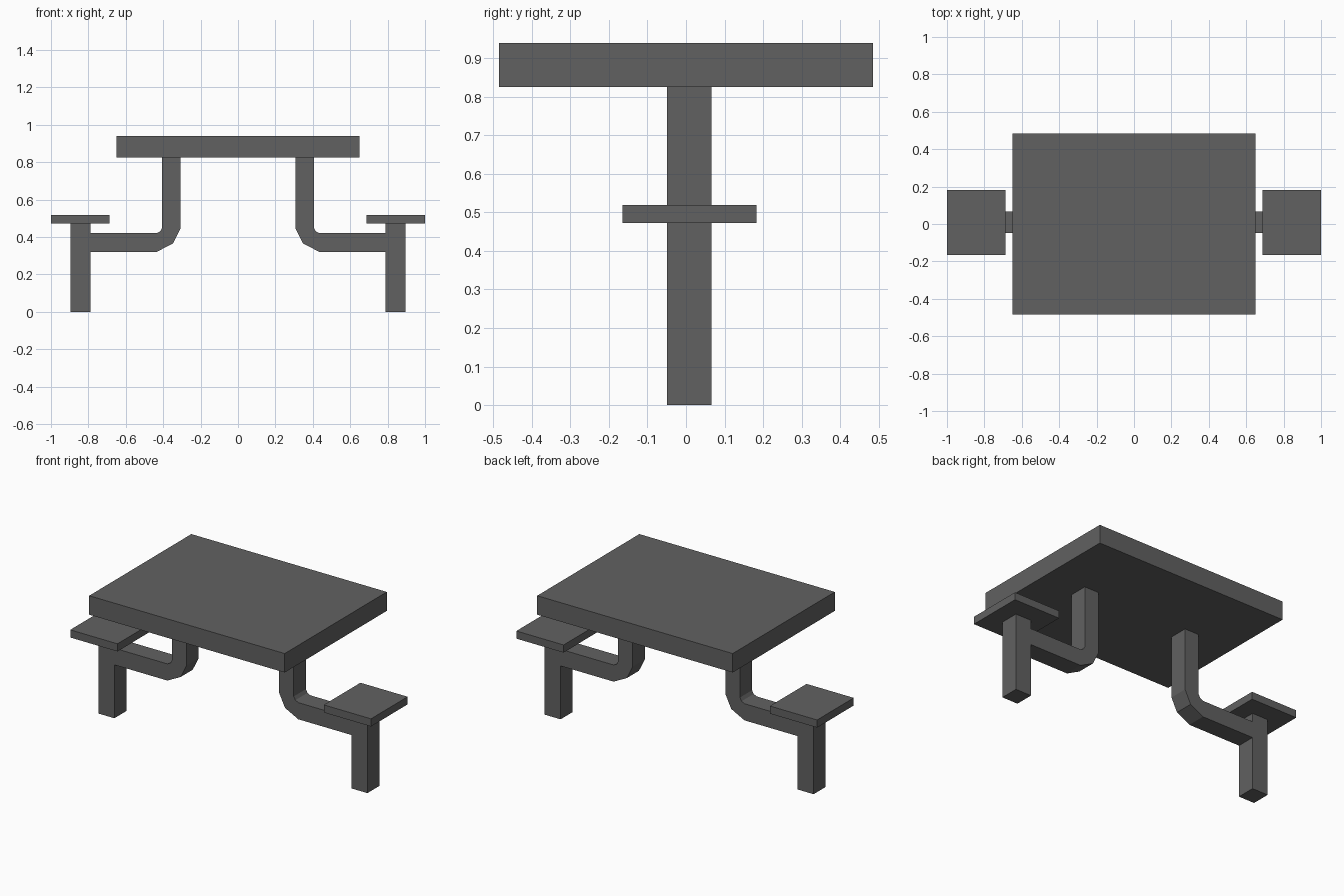
import bpy, bmesh

if "Cube" in bpy.data.objects:
    bpy.data.objects.remove(bpy.data.objects["Cube"])

mat = bpy.data.materials.new("dark grey")
mat.diffuse_color = (0.12, 0.12, 0.12, 1)
mat.use_nodes = True
mat.node_tree.nodes["Principled BSDF"].inputs["Base Color"].default_value = mat.diffuse_color


def finish(name, bm):
    bmesh.ops.recalc_face_normals(bm, faces=bm.faces)
    me = bpy.data.meshes.new(name)
    bm.to_mesh(me)
    bm.free()
    me.materials.append(mat)
    ob = bpy.data.objects.new(name, me)
    bpy.context.collection.objects.link(ob)
    return ob


def extrude_profile(name, pts, y0, y1):
    """Extrude an x/z outline from y0 to y1."""
    bm = bmesh.new()
    face = bm.faces.new([bm.verts.new((x, y0, z)) for x, z in pts])
    res = bmesh.ops.extrude_face_region(bm, geom=[face])
    verts = [g for g in res["geom"] if isinstance(g, bmesh.types.BMVert)]
    bmesh.ops.translate(bm, verts=verts, vec=(0, y1 - y0, 0))
    return finish(name, bm)


def box(name, x0, x1, y0, y1, z0, z1):
    return extrude_profile(name, [(x0, z0), (x1, z0), (x1, z1), (x0, z1)], y0, y1)


# Table slab
box("table_top", -0.65, 0.65, -0.485, 0.485, 0.826, 0.94)

# Outer leg joined to the bent arm that carries the table top
leg_outline = [
    (0.895, 0), (0.895, 0.473), (0.788, 0.473), (0.788, 0.421),
    (0.435, 0.421), (0.416, 0.431), (0.405, 0.45), (0.405, 0.826),
    (0.308, 0.826), (0.308, 0.446), (0.347, 0.366), (0.435, 0.321),
    (0.788, 0.321), (0.788, 0),
]

for side, s in (("right", 1), ("left", -1)):
    extrude_profile(side + "_leg_and_arm", [(s * x, z) for x, z in leg_outline], -0.049, 0.066)
    # Seat plate
    box(side + "_seat", *sorted((s * 0.686, s * 1.0)), -0.165, 0.183, 0.473, 0.519)
